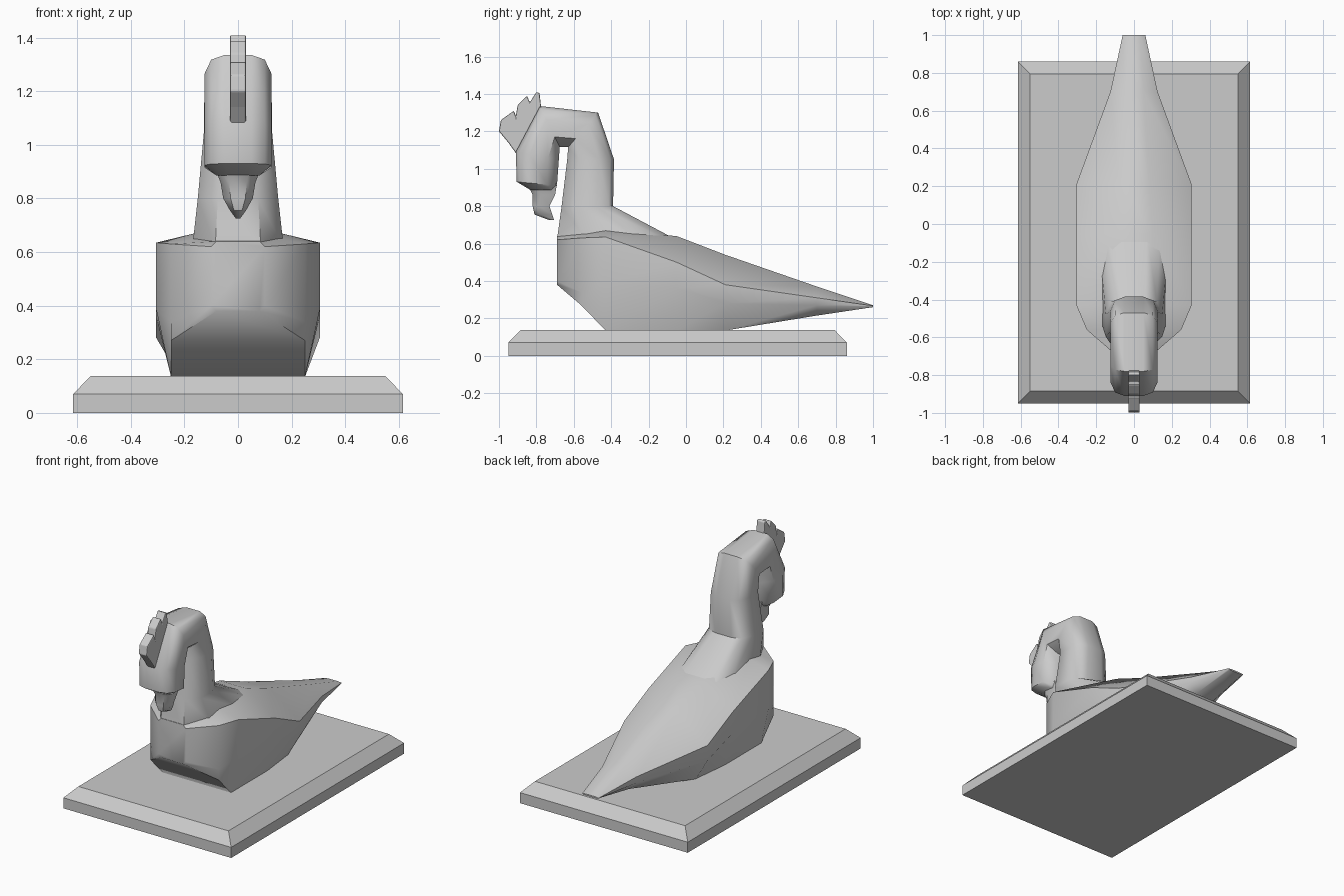
import bpy, bmesh, math

cube = bpy.data.objects.get("Cube")
if cube:
    bpy.data.objects.remove(cube, do_unlink=True)

grey = bpy.data.materials.new("stone grey")
grey.use_nodes = True
grey.diffuse_color = (0.6, 0.6, 0.6, 1)
grey.node_tree.nodes["Principled BSDF"].inputs["Base Color"].default_value = (0.6, 0.6, 0.6, 1)


def loft(name, rings, smooth_angle=None):
    """Skin a list of closed rings and cap both ends."""
    bm = bmesh.new()
    loops = [[bm.verts.new(p) for p in ring] for ring in rings]
    for a, b in zip(loops, loops[1:]):
        for i in range(len(a)):
            j = (i + 1) % len(a)
            bm.faces.new((a[i], a[j], b[j], b[i]))
    bm.faces.new(loops[0][::-1])
    bm.faces.new(loops[-1])
    bmesh.ops.recalc_face_normals(bm, faces=bm.faces)
    mesh = bpy.data.meshes.new(name)
    bm.to_mesh(mesh)
    bm.free()
    obj = bpy.data.objects.new(name, mesh)
    bpy.context.collection.objects.link(obj)
    mesh.materials.append(grey)
    if smooth_angle:
        bpy.ops.object.select_all(action="DESELECT")
        obj.select_set(True)
        bpy.context.view_layer.objects.active = obj
        bpy.ops.object.shade_smooth_by_angle(angle=math.radians(smooth_angle))
    return obj


def mirrored(half):
    """Close a right half outline with its mirror image."""
    return half + [(-x, y, z) for x, y, z in reversed(half)]


def arch_ring(outer, inner, width):
    """Rounded section across the neck, from the outer to the inner curve."""
    half = []
    for t, w in ((0, 0.4), (0.08, 0.8), (0.32, 1), (0.75, 1), (1, 0.5)):
        half.append((w * width,
                     outer[0] + (inner[0] - outer[0]) * t,
                     outer[1] + (inner[1] - outer[1]) * t))
    return mirrored(half)


# Base slab with a chamfered top edge
def slab(inset, z):
    x, back, front = 0.615 - inset, 0.86 - inset, -0.95 + inset
    return [(-x, front, z), (x, front, z), (x, back, z), (-x, back, z)]


loft("base_plate", [slab(0, 0), slab(0, 0.07), slab(0.065, 0.137)])

# Body and tail: y, bottom z, top z, bottom, side and top half widths, side z low and high
body = [
    (-0.69, 0.38, 0.64, 0.08, 0.10, 0.40, 0.62, 0.08),
    (-0.56, 0.27, 0.65, 0.25, 0.25, 0.34, 0.63, 0.15),
    (-0.43, 0.135, 0.67, 0.25, 0.305, 0.385, 0.635, 0.16),
    (-0.05, 0.135, 0.64, 0.25, 0.305, 0.36, 0.50, 0.10),
    (0.21, 0.135, 0.54, 0.22, 0.305, 0.28, 0.38, 0.08),
    (0.70, 0.215, 0.37, 0.07, 0.125, 0.27, 0.31, 0.05),
    (1.0, 0.26, 0.27, 0.05, 0.06, 0.264, 0.267, 0.03),
]
loft("body", [mirrored([(wb, y, zb), (w, y, lo), (w, y, hi), (wt, y, zt)])
              for y, zb, zt, wb, w, lo, hi, wt in body], 50)

# Arched neck flowing into the drooping head
arch = [
    ((-0.05, 0.62), (-0.69, 0.62), 0.17),
    ((-0.39, 0.80), (-0.665, 0.80), 0.15),
    ((-0.385, 1.05), (-0.635, 1.05), 0.127),
    ((-0.47, 1.30), (-0.63, 1.115), 0.125),
    ((-0.78, 1.335), (-0.675, 1.115), 0.125),
    ((-0.91, 1.09), (-0.68, 1.05), 0.125),
    ((-0.905, 0.93), (-0.69, 0.91), 0.125),
    ((-0.83, 0.885), (-0.70, 0.885), 0.08),
]
loft("neck_and_head", [arch_ring(*ring) for ring in arch], 50)

# Beak hanging below the head: z, front y, back y, half width
beak = [
    (0.92, -0.85, -0.69, 0.09),
    (0.86, -0.82, -0.70, 0.065),
    (0.80, -0.82, -0.73, 0.055),
    (0.755, -0.81, -0.715, 0.03),
    (0.725, -0.73, -0.705, 0.008),
]
loft("beak", [mirrored([(w * 0.5, f, z), (w, f + (b - f) * 0.35, z), (w * 0.8, b, z)])
              for z, f, b, w in beak], 50)

# Lobed crest plate over the forehead
crest = [(-0.90, 1.07), (-0.95, 1.14), (-1.0, 1.20), (-0.99, 1.26), (-0.92, 1.31),
         (-0.91, 1.28), (-0.90, 1.34), (-0.85, 1.39), (-0.835, 1.355), (-0.80, 1.41),
         (-0.783, 1.405), (-0.775, 1.33), (-0.80, 1.20)]
plate = loft("crest", [[(x, y, z) for y, z in crest] for x in (-0.03, 0.03)])
bevel = plate.modifiers.new("soft edge", "BEVEL")
bevel.width = 0.006
bevel.segments = 2
